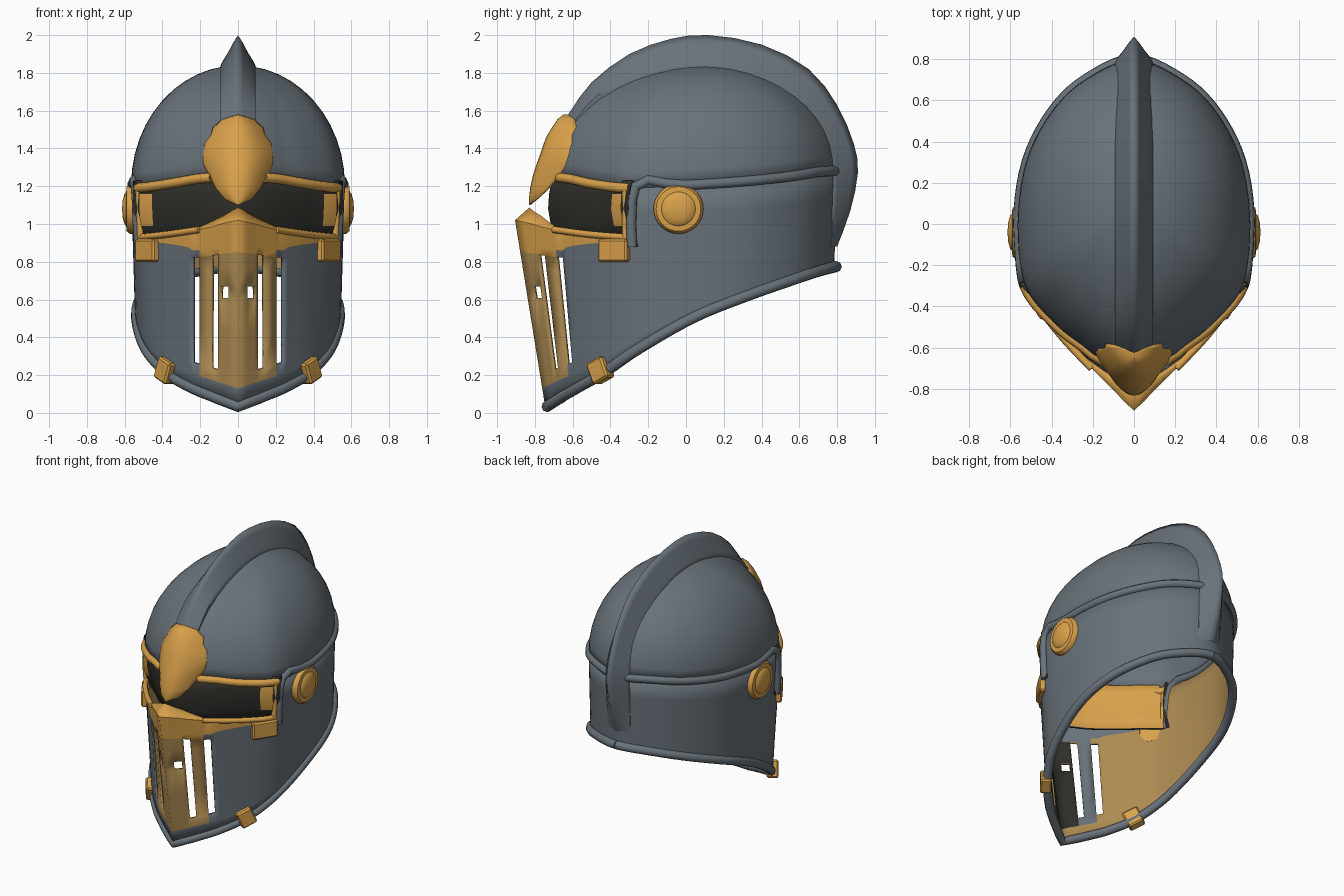
import bpy, bmesh, math
from mathutils import Vector as V

if "Cube" in bpy.data.objects:
    bpy.data.objects.remove(bpy.data.objects["Cube"])


def material(name, rgb):
    m = bpy.data.materials.new(name)
    m.diffuse_color = (*rgb, 1)
    m.use_nodes = True
    m.node_tree.nodes["Principled BSDF"].inputs["Base Color"].default_value = m.diffuse_color
    return m


STEEL = material("blue grey steel", (0.14, 0.17, 0.195))
GOLD = material("gold trim", (0.7, 0.36, 0.07))
BRONZE = material("dull bronze", (0.42, 0.26, 0.085))
DARK = material("dark visor", (0.028, 0.027, 0.022))


def smooth(ob, angle=35):
    bpy.ops.object.select_all(action='DESELECT')
    ob.select_set(True)
    bpy.context.view_layer.objects.active = ob
    bpy.ops.object.shade_smooth_by_angle(angle=math.radians(angle))


def mirror(ob):
    m = ob.modifiers.new("mirror", 'MIRROR')
    m.use_mirror_merge = True
    m.merge_threshold = 0.0005


def grid(name, rows, mats, rule=None, thick=0.0, inner=0, angle=35):
    """Half surface from rows of points, mirrored in x; rule gives the material slot, None = hole."""
    bm = bmesh.new()
    vs = [[bm.verts.new(p) for p in r] for r in rows]
    for r in range(len(rows) - 1):
        for c in range(len(rows[0]) - 1):
            k = rule(r, c) if rule else 0
            if k is not None:
                f = bm.faces.new((vs[r][c], vs[r][c + 1], vs[r + 1][c + 1], vs[r + 1][c]))
                f.material_index = k
    bmesh.ops.remove_doubles(bm, verts=bm.verts, dist=1e-5)
    bmesh.ops.delete(bm, geom=[v for v in bm.verts if not v.link_faces], context='VERTS')
    me = bpy.data.meshes.new(name)
    bm.to_mesh(me)
    bm.free()
    for m in mats:
        me.materials.append(m)
    ob = bpy.data.objects.new(name, me)
    bpy.context.collection.objects.link(ob)
    smooth(ob, angle)
    mirror(ob)
    if thick:
        s = ob.modifiers.new("thickness", 'SOLIDIFY')
        s.thickness, s.offset, s.material_offset = thick, -1, inner
    return ob


def tube(name, pts, r, mat, both=False):
    cu = bpy.data.curves.new(name, 'CURVE')
    cu.dimensions = '3D'
    cu.bevel_depth, cu.bevel_resolution, cu.use_fill_caps = r, 2, True
    sp = cu.splines.new('POLY')
    sp.points.add(len(pts) - 1)
    for q, p in zip(sp.points, pts):
        q.co = (*p, 1)
    cu.materials.append(mat)
    ob = bpy.data.objects.new(name, cu)
    bpy.context.collection.objects.link(ob)
    bpy.ops.object.select_all(action='DESELECT')
    ob.select_set(True)
    bpy.context.view_layer.objects.active = ob
    bpy.ops.object.convert(target='MESH')
    ob = bpy.context.view_layer.objects.active
    smooth(ob, 50)
    if both:
        mirror(ob)


def cr(a, b, c, d, t):
    return 0.5 * (2 * b + (c - a) * t + (2 * a - 5 * b + 4 * c - d) * t * t + (3 * b - a - 3 * c + d) * t ** 3)


def outline(ctrl, straight=6, n=5):
    """Half outline from front to back: straight at the face slots, smooth behind."""
    p = [V(q) for q in ctrl]
    p.append(V((-p[-2].x, p[-2].y, p[-2].z)))
    out = []
    for i in range(len(p) - 2):
        k = 1 if i < straight else n
        a = p[i - 1] if i else p[0]
        out += [cr(a, p[i], p[i + 1], p[i + 2], j / k) for j in range(k)]
    return out + [p[-2]]


# outlines of the bottom rim, eye line and dome base
BOT = outline([(0, -.745, .03), (.05, -.715, .05), (.09, -.69, .065), (.105, -.68, .07), (.14, -.66, .085),
               (.205, -.615, .11), (.24, -.59, .125), (.38, -.45, .205), (.495, -.26, .335), (.545, .03, .5),
               (.515, .3, .61), (.39, .54, .695), (.23, .69, .745), (0, .785, .77)])
EYE = outline([(0, -.905, 1.02), (.05, -.86, 1.01), (.09, -.815, 1.0), (.105, -.8, .995), (.14, -.765, .985),
               (.205, -.7, .97), (.24, -.665, .965), (.38, -.51, .945), (.52, -.3, .93), (.558, .01, .93),
               (.52, .3, .93), (.395, .54, .96), (.235, .69, .98), (0, .79, .98)])
TOP = outline([(0, -.75, 1.25), (.05, -.72, 1.25), (.09, -.7, 1.25), (.105, -.69, 1.248), (.14, -.67, 1.245),
               (.205, -.63, 1.24), (.24, -.6, 1.235), (.38, -.49, 1.21), (.53, -.3, 1.19), (.566, 0, 1.205),
               (.525, .3, 1.225), (.405, .54, 1.25), (.24, .7, 1.275), (0, .8, 1.28)])
CORNER = 16  # column of the outer eye corner
for c in range(CORNER + 1, len(EYE)):  # straight wall behind the eye corner
    b, t = BOT[c], TOP[c]
    EYE[c] = b.lerp(t, (EYE[c].z - b.z) / (t.z - b.z))

# face and cheek wall with breathing slots and gold mask
FR = [0, .1, .17, .4, .58, .645, .75, .83, .94, 1]
wall = []
for r, f in enumerate(FR):
    row = []
    for c, (b, e) in enumerate(zip(BOT, EYE)):
        if r == 8:  # gold band narrows in a sweep towards the temple
            f = .875 + .075 * min(1, max(0, (c - 6) / 7)) ** .7
        row.append(b.lerp(e, f))
    wall.append(row)
lip = []
for e in EYE[:CORNER + 1]:
    g = max(0, 1 - e.x / .25)
    lip.append(e + V((0, .075 * g, .065 * g + .002)))
# side and neck continue up to the dome base
walls = wall + [lip + [e.lerp(t, .03) for e, t in zip(EYE[CORNER + 1:], TOP[CORNER + 1:])]]
walls += [[e.lerp(t, f) for e, t in zip(EYE, TOP)] for f in (.5, 1)]


def wall_rule(r, c):
    if (c in (3, 5) and 2 <= r <= 6) or (c == 1 and r == 4) or (r >= 10 and c < CORNER):
        return None
    if c < 5 and 1 <= r <= 6:
        return 3 if c < 3 else 2
    return 1 if (r >= 8 and c < CORNER) or (c < 5 and r >= 1) else 0


# inner side: steel, dark behind the centre plate
grid("face_and_neck_wall", walls, [STEEL, GOLD, BRONZE, BRONZE, STEEL, STEEL, DARK], wall_rule, .018, 3)

# skull dome
C = V((0, .1, 0))
dome = []
for i in range(13):
    a = math.pi / 2 * i / 12
    k = math.cos(a) if i < 12 else 0
    dome.append([V((t.x * k, C.y + (t.y - C.y) * k, t.z + (1.84 - t.z) * math.sin(a))) for t in TOP])
grid("skull_dome", dome, [STEEL], None, .015)

# crest comb, concave sides rising to a sharp edge
outer = [(-.68, 1.5), (-.61, 1.6), (-.5, 1.75), (-.3, 1.9), (-.08, 1.98), (.12, 2.0), (.4, 1.95), (.65, 1.82),
         (.8, 1.63), (.89, 1.42), (.91, 1.27), (.87, 1.07), (.8, .88)]
inner = [(-.63, 1.47), (-.58, 1.56), (-.47, 1.68), (-.3, 1.765), (-.1, 1.82), (.1, 1.84), (.3, 1.81), (.5, 1.71),
         (.67, 1.54), (.77, 1.36), (.79, 1.2), (.775, 1.0), (.77, .88)]


def comb_row(t):
    i = min(int(t), len(outer) - 2)
    row = []
    for x, f in ((0, 1), (.025, .75), (.055, .4), (.085, .1), (.092, 0), (.092, -.3)):
        q = [V((0, *p)) for p in outer], [V((0, *p)) for p in inner]
        o, n = (cr(s[max(i - 1, 0)], s[i], s[i + 1], s[min(i + 2, len(s) - 1)], t - i) for s in q)
        p = n.lerp(o, f)
        row.append((x, p.y, p.z))
    return row


grid("crest_comb", [comb_row(j / 2) for j in range(2 * len(outer) - 1)], [STEEL])

# dark visor behind the eye opening with a gold glint, gold on its inner side
vis = outline([(0, -.73, 0), (.12, -.67, 0), (.25, -.575, 0), (.4, -.44, 0), (.51, -.29, 0)], 0, 4)[:-1]
vis.append(V((.51, -.29, 0)))
grid("eye_visor", [[V((p.x * k, p.y + d, z)) for p in vis]
                   for z, d, k in ((.88, .05, .97), (.99, .015, .99), (1.08, 0, 1), (1.16, .005, 1), (1.23, .02, 1))],
     [DARK, GOLD], lambda r, c: 1 if c == 13 and r in (1, 2) else 0, .015, 1)

# brow ornament, a lobed convex badge
orn = [(.0, 1.1, -.83, -.825), (.07, 1.13, -.832, -.79), (.12, 1.19, -.825, -.73), (.155, 1.26, -.81, -.67),
       (.19, 1.32, -.79, -.625), (.197, 1.37, -.772, -.6), (.182, 1.43, -.752, -.59), (.15, 1.47, -.735, -.59),
       (.135, 1.51, -.71, -.58), (.085, 1.555, -.68, -.59), (0, 1.58, -.65, -.62)]
grid("brow_ornament", [[(x * f, yf + (yb - yf) * f ** 2.2, z) for f in (0, .2, .4, .6, .8, .92, 1)]
                       for x, z, yf, yb in orn], [GOLD], None, .02, 0, 45)

# rolled edges and frames
rim = [V((p.x * .985, p.y + .01, p.z + .004)) for p in BOT]
tube("bottom_rim", [V((-p.x, p.y, p.z)) for p in rim[:0:-1]] + rim, .03, STEEL)
tube("temple_ridge", [(.523, -.285, .88), (.53, -.29, 1.0), (.535, -.285, 1.13), (.54, -.265, 1.2),
                      (.548, -.2, 1.232), (.555, -.1, 1.213)] + [p + V((-.006 if p.x else 0, 0, 0)) for p in TOP[21:]],
     .028, STEEL, True)
tube("brow_frame", TOP[4:CORNER + 1], .026, GOLD, True)
tube("lower_eye_frame", EYE[5:CORNER + 1], .018, GOLD, True)
tube("outer_eye_frame", [EYE[CORNER] + V((-.005, -.02, 0)), TOP[CORNER] + V((-.005, -.02, 0))], .018, GOLD, True)


# cheek tabs and rim clips
def block(name, loc, size, rot):
    bpy.ops.mesh.primitive_cube_add(size=1, location=loc, rotation=[math.radians(a) for a in rot])
    ob = bpy.context.object
    ob.name, ob.scale = name, size
    bpy.ops.object.transform_apply(location=True, rotation=True, scale=True)
    b = ob.modifiers.new("bevel", 'BEVEL')
    b.width = .01
    mirror(ob)
    ob.data.materials.append(GOLD)


block("cheek_tab", (.478, -.38, .86), (.18, .05, .12), (0, 0, 57))
block("rim_clip", (.378, -.453, .225), (.11, .075, .12), (0, -24, 52))

# round ear bosses
prof = [(.132, .552), (.132, .572), (.118, .59), (.09, .592), (.082, .6), (.05, .61), (0, .614)]
ring = [[(x, -.04 + r * math.cos(a), 1.08 + r * math.sin(a)) for a in
         [2 * math.pi * j / 32 for j in range(33)]] for r, x in prof]
grid("ear_boss", ring, [GOLD], None, 0, 0, 40)
